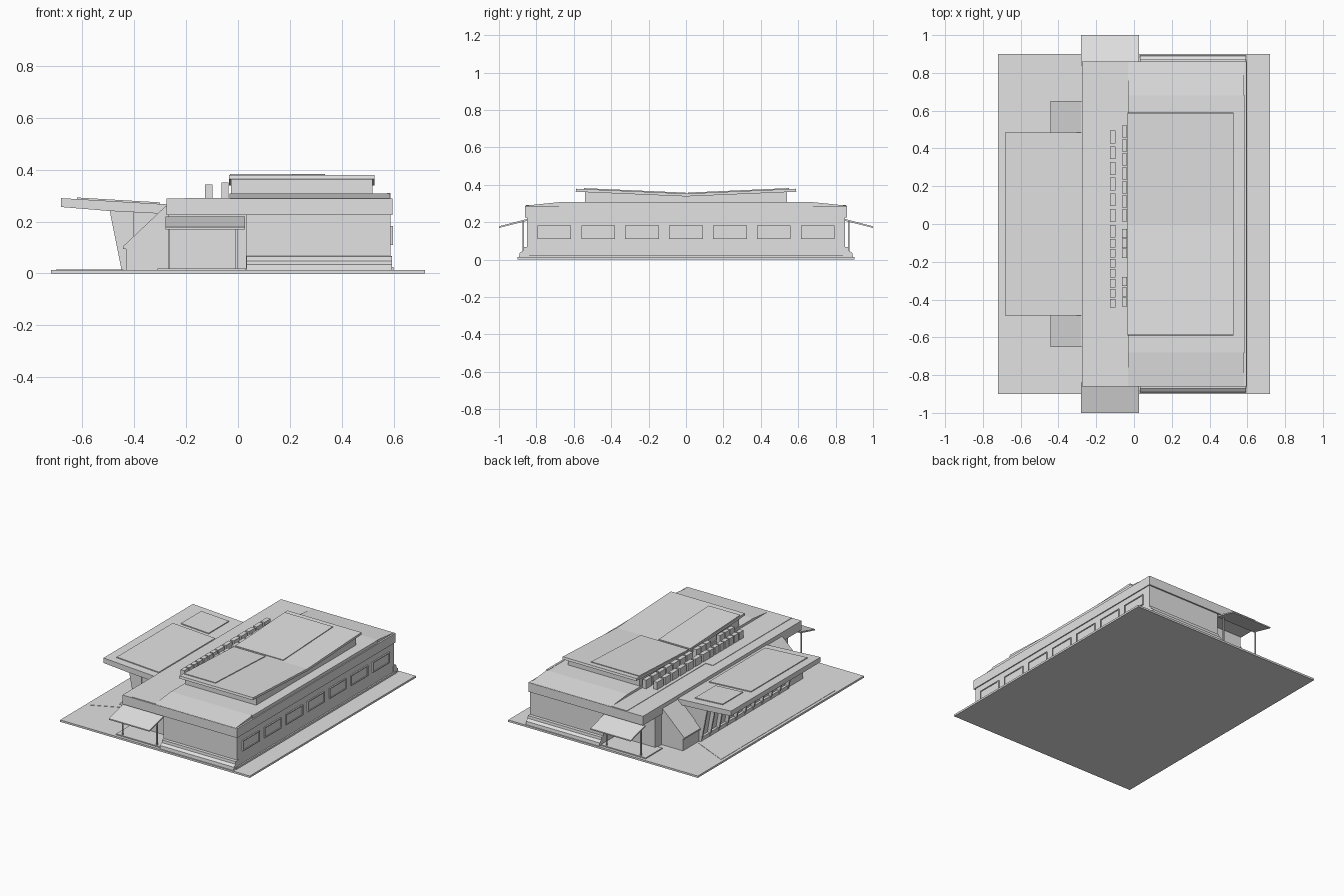
import bpy, bmesh
from mathutils import Vector

grey = bpy.data.materials.new("plain_grey")
grey.diffuse_color = (0.76, 0.76, 0.76, 1)


def finish(name, bm):
    bmesh.ops.recalc_face_normals(bm, faces=bm.faces)
    me = bpy.data.meshes.new(name)
    bm.to_mesh(me)
    bm.free()
    me.materials.append(grey)
    ob = bpy.data.objects.new(name, me)
    bpy.context.collection.objects.link(ob)
    return ob


def prism_into(bm, axis, pts, a, b):
    # extrude a closed profile along an axis: x takes (y,z), y takes (x,z), z takes (x,y)
    def place(p, t):
        return {"x": (t, p[0], p[1]), "y": (p[0], t, p[1]), "z": (p[0], p[1], t)}[axis]
    lo = [bm.verts.new(place(p, a)) for p in pts]
    hi = [bm.verts.new(place(p, b)) for p in pts]
    bm.faces.new(lo)
    bm.faces.new(hi[::-1])
    n = len(pts)
    for i in range(n):
        j = (i + 1) % n
        bm.faces.new((lo[i], lo[j], hi[j], hi[i]))


def prism(name, axis, pts, a, b):
    bm = bmesh.new()
    prism_into(bm, axis, pts, a, b)
    return finish(name, bm)


def boxes(name, specs):
    bm = bmesh.new()
    for x0, x1, y0, y1, z0, z1 in specs:
        prism_into(bm, "z", [(x0, y0), (x1, y0), (x1, y1), (x0, y1)], z0, z1)
    return finish(name, bm)


def box(name, *s):
    return boxes(name, [s])


# ground slab and entrance path
box("ground_slab", -0.72, 0.72, -0.9, 0.9, 0, 0.013)
prism("entrance_path", "z", [(-0.7, -0.62), (-0.44, -0.5), (-0.44, 0.5), (-0.7, 0.62)], 0.012, 0.015)
for s, side in ((-1, "front"), (1, "rear")):
    y0, y1 = sorted((s * 0.7, s * 0.88))
    box(side + "_porch_floor", -0.31, 0.03, y0, y1, 0.012, 0.02)

# hall walls, recessed entrance wing and fascia band
box("hall_walls", 0.03, 0.588, -0.85, 0.85, 0.01, 0.23)
box("entrance_wing_walls", -0.27, 0.04, -0.72, 0.72, 0.01, 0.23)
box("fascia_band", -0.275, 0.595, -0.86, 0.86, 0.225, 0.288)
box("east_base_course", 0.58, 0.598, -0.87, 0.87, 0.01, 0.025)

# stepped plinths on both ends, canopies and posts
for s, side in ((-1, "front"), (1, "rear")):
    prism(side + "_plinth", "x",
          [(s * 0.84, 0.01), (s * 0.893, 0.01), (s * 0.89, 0.035), (s * 0.872, 0.048),
           (s * 0.87, 0.066), (s * 0.84, 0.068)], 0.032, 0.592)
    prism(side + "_canopy", "x",
          [(s * 0.84, 0.210), (s * 1.0, 0.170), (s * 1.0, 0.178), (s * 0.84, 0.220)], -0.28, 0.027)
    y0, y1 = sorted((s * 0.865, s * 0.873))
    boxes(side + "_canopy_posts", [(x, x + 0.008, y0, y1, 0.01, 0.208) for x in (-0.27, -0.01)])

# east windows as raised plates with a raised frame
wins, frames = [], []
for i in range(7):
    c = (i - 3) * 0.235
    wins.append((0.58, 0.592, c - 0.085, c + 0.085, 0.115, 0.178))
    for a, b, z0, z1 in ((c - 0.09, c + 0.09, 0.11, 0.116), (c - 0.09, c + 0.09, 0.176, 0.182),
                         (c - 0.09, c - 0.084, 0.116, 0.176), (c + 0.084, c + 0.09, 0.116, 0.176)):
        frames.append((0.58, 0.597, a, b, z0, z1))
boxes("east_windows", wins)
boxes("east_window_frames", frames)

# main roof with falling ends, rim and lower terrace plates
prism("main_roof", "x",
      [(-0.857, 0.28), (0.857, 0.28), (0.857, 0.289), (0.68, 0.307), (-0.68, 0.307), (-0.857, 0.289)],
      -0.033, 0.583)
box("roof_edge_strip", 0.574, 0.588, -0.68, 0.68, 0.28, 0.309)
boxes("terrace_plates", [(-0.15, -0.03, 0.0, 0.855, 0.28, 0.291), (-0.205, -0.03, -0.855, 0.0, 0.28, 0.291)])

# upper storey under a butterfly roof
prism("upper_storey", "x", [(-0.54, 0.3), (0.54, 0.3), (0.54, 0.364), (0, 0.344), (-0.54, 0.364)], -0.026, 0.517)
prism("butterfly_roof", "x",
      [(-0.59, 0.363), (0, 0.338), (0.59, 0.363), (0.587, 0.379), (0, 0.353), (-0.587, 0.379)],
      -0.035, 0.526)


def roof_z(y):
    return 0.353 + abs(y) * 0.0443


for name, x1, ya, yb in (("rear_roof_panel", 0.335, 0.012, 0.55), ("front_roof_panel", 0.21, -0.545, -0.003)):
    prism(name, "x", [(ya, roof_z(ya) - 0.004), (yb, roof_z(yb) - 0.004),
                      (yb, roof_z(yb) + 0.005), (ya, roof_z(ya) + 0.005)], -0.03, x1)

# two rows of rooftop vents
row_a = [(0.46 - 0.083 * i, 0.034) for i in range(7)] + [(-0.102 - 0.053 * i, 0.022) for i in range(7)]
row_b = [(0.49 - 0.074 * i, 0.032) for i in range(7)] + [(y, 0.024) for y in (-0.05, -0.102, -0.155, -0.305, -0.36, -0.412)]
boxes("outer_vents", [(-0.127, -0.098, y - h, y + h, 0.285, 0.342) for y, h in row_a])
boxes("inner_vents", [(-0.063, -0.036, y - h, y + h, 0.285, 0.350) for y, h in row_b])

# entrance foyer with leaning fins
prism("foyer", "y", [(-0.425, 0.01), (-0.26, 0.01), (-0.26, 0.24), (-0.465, 0.245)], -0.47, 0.47)
bm = bmesh.new()
for i in range(11):
    y = -0.47 + 0.094 * i
    prism_into(bm, "y", [(-0.448, 0.012), (-0.40, 0.012), (-0.40, 0.245), (-0.495, 0.248)], y - 0.006, y + 0.006)
finish("foyer_fins", bm)
box("foyer_sill", -0.447, -0.40, -0.47, 0.47, 0.01, 0.04)

# sloped entrance roof with two raised panels
prism("entrance_roof", "y",
      [(-0.682, 0.256), (-0.5, 0.241), (-0.27, 0.229), (-0.27, 0.266), (-0.682, 0.290)], -0.485, 0.485)


def canopy_z(x):
    return 0.266 - (x + 0.27) * 0.0583


for name, x0, x1, ya, yb in (("large_entrance_panel", -0.62, -0.3, -0.43, 0.18),
                             ("small_entrance_panel", -0.58, -0.37, 0.21, 0.43)):
    prism(name, "y", [(x0, canopy_z(x0) - 0.004), (x1, canopy_z(x1) - 0.004),
                      (x1, canopy_z(x1) + 0.006), (x0, canopy_z(x0) + 0.006)], ya, yb)

# lean-to blocks either side of the foyer
for s, side in ((-1, "front"), (1, "rear")):
    y0, y1 = sorted((s * 0.46, s * 0.65))
    prism(side + "_lean_to", "y",
          [(-0.432, 0.01), (-0.265, 0.01), (-0.265, 0.265), (-0.28, 0.258), (-0.443, 0.104), (-0.443, 0.095), (-0.432, 0.095)],
          y0, y1)
